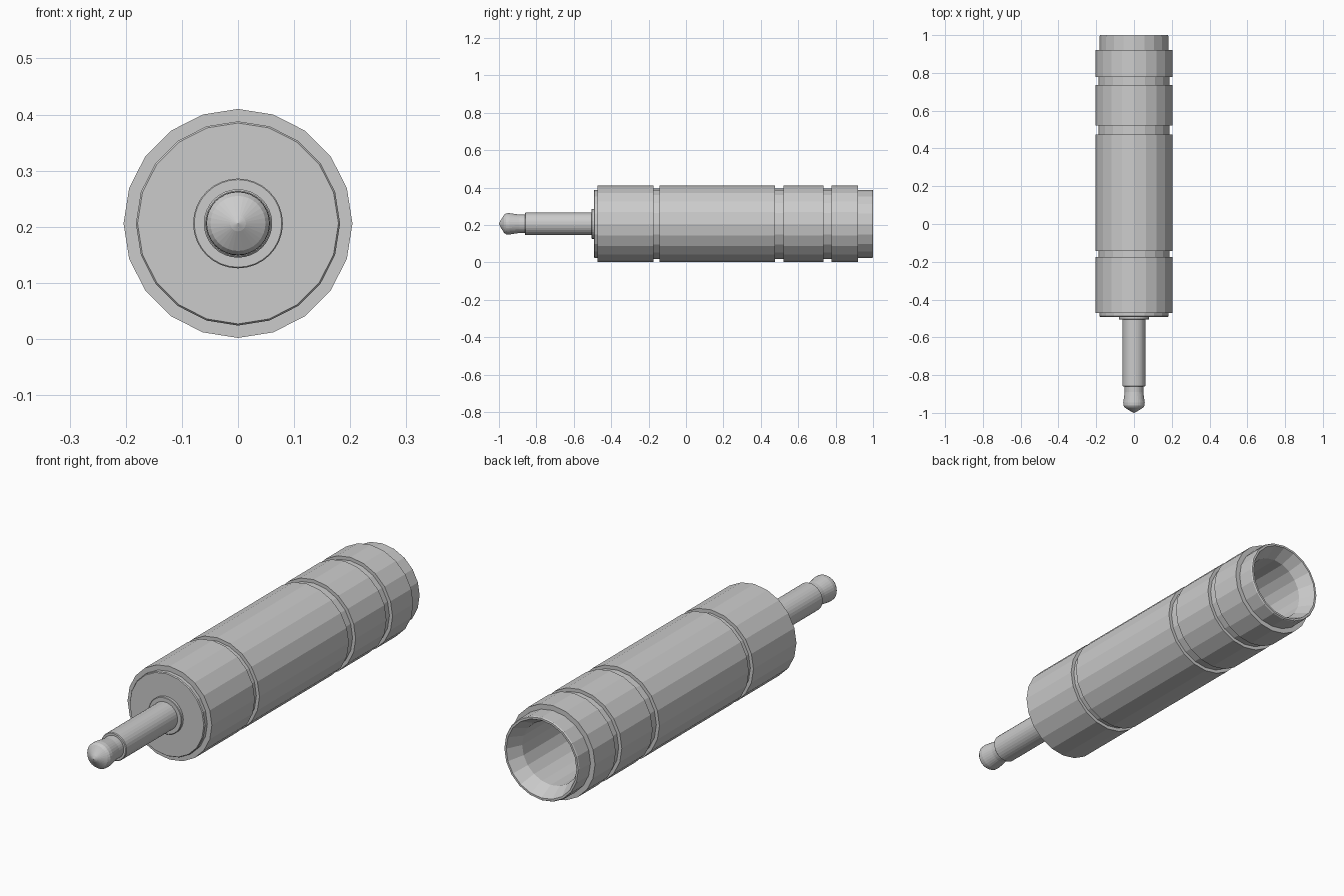
import bpy, bmesh, math

if "Cube" in bpy.data.objects:
    bpy.data.objects.remove(bpy.data.objects["Cube"])

CENTRE_Z = 0.206


def lathe(name, profile, sides):
    """Revolve (y, radius) points about the long axis; radius 0 makes a pole."""
    bm = bmesh.new()
    rings = []
    for y, r in profile:
        if r == 0:
            rings.append([bm.verts.new((0, y, CENTRE_Z))])
            continue
        angles = [2 * math.pi * i / sides for i in range(sides)]
        rings.append([bm.verts.new((r * math.sin(a), y, CENTRE_Z + r * math.cos(a)))
                      for a in angles])
    for a, b in zip(rings, rings[1:]):
        for i in range(sides):
            j = (i + 1) % sides
            if len(a) == 1:
                bm.faces.new((a[0], b[j], b[i]))
            elif len(b) == 1:
                bm.faces.new((a[i], a[j], b[0]))
            else:
                bm.faces.new((a[i], a[j], b[j], b[i]))
    bmesh.ops.recalc_face_normals(bm, faces=bm.faces)
    mesh = bpy.data.meshes.new(name)
    bm.to_mesh(mesh)
    bm.free()
    obj = bpy.data.objects.new(name, mesh)
    bpy.context.collection.objects.link(obj)
    return obj


# Sleeve: front cap, body with three grooves, stepped rear lip, funnel and socket
R, GROOVE, END = 0.204, 0.189, 0.182
sleeve = [(-0.492, 0), (-0.492, 0.179), (-0.488, END), (-0.472, END), (-0.472, R)]
for start, stop in ((-0.175, -0.143), (0.475, 0.522), (0.735, 0.777)):
    sleeve += [(start, R), (start, GROOVE), (stop, GROOVE), (stop, R)]
sleeve += [(0.92, R), (0.92, END), (0.995, END), (1.0, 0.179),
           (1.0, 0.17), (0.935, 0.138), (0.0, 0.138), (0.0, 0)]
lathe("sleeve", sleeve, 20)

# Collar at the root of the plug
lathe("collar", [(-0.48, 0), (-0.48, 0.08), (-0.503, 0.08), (-0.505, 0.078), (-0.505, 0)], 32)

# Plug shaft
lathe("plug_shaft", [(-0.49, 0), (-0.49, 0.061), (-0.857, 0.061),
                     (-0.86, 0.058), (-0.86, 0)], 32)

# Plug tip: narrow neck, flared head, blunt cone
lathe("plug_tip", [(-0.85, 0), (-0.85, 0.049), (-0.89, 0.049), (-0.945, 0.057),
                   (-0.962, 0.056), (-0.972, 0.049), (-0.994, 0.014), (-1.0, 0)], 32)
